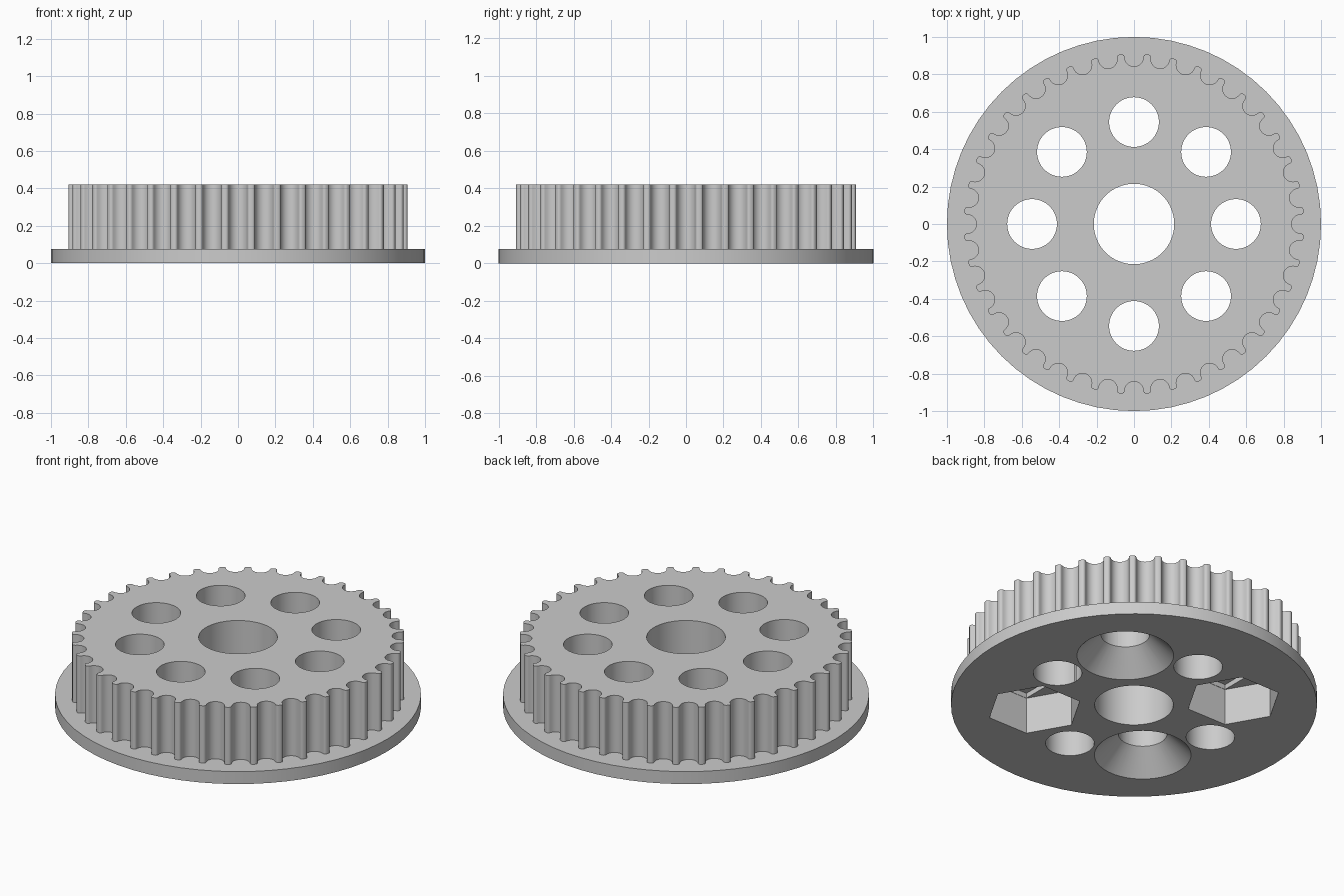
import bpy
import math

TEETH = 40
HEIGHT = 0.42
FLANGE_H = 0.075
HOLE_R = 0.133
HOLE_RING = 0.545
SEGS = 64

cube = bpy.data.objects.get("Cube")
if cube:
    bpy.data.objects.remove(cube)

grey = bpy.data.materials.new("plain grey")
grey.use_nodes = True
colour = (0.6, 0.6, 0.6, 1)
grey.diffuse_color = colour
grey.node_tree.nodes["Principled BSDF"].inputs["Base Color"].default_value = colour


def loft(name, bottom, top, z0, z1):
    """Closed solid between two outlines with equal point counts."""
    n = len(bottom)
    verts = [(x, y, z0) for x, y in bottom] + [(x, y, z1) for x, y in top]
    faces = [(i, (i + 1) % n, n + (i + 1) % n, n + i) for i in range(n)]
    faces += [tuple(reversed(range(n))), tuple(range(n, 2 * n))]
    mesh = bpy.data.meshes.new(name)
    mesh.from_pydata(verts, [], faces)
    mesh.materials.append(grey)
    obj = bpy.data.objects.new(name, mesh)
    bpy.context.collection.objects.link(obj)
    return obj


def ring(r, n=SEGS, cx=0, cy=0):
    return [(cx + r * math.cos(math.tau * i / n), cy + r * math.sin(math.tau * i / n))
            for i in range(n)]


def tooth_outline(tip=0.907, groove=0.05, fillet=0.015):
    """Round grooves with filleted tooth tips, one groove per pitch."""
    mid = tip - fillet
    right = []
    for i in range(7):                       # groove from its floor to its side
        a = math.pi / 2 * i / 6
        right.append((groove * math.sin(a), mid - groove * math.cos(a)))
    for i in range(1, 5):                    # rounded corner of the tooth
        a = math.pi / 2 * i / 4
        right.append((groove + fillet * (1 - math.cos(a)), mid + fillet * math.sin(a)))
    profile = [(-t, r) for t, r in reversed(right[1:])] + right
    points = []
    for k in range(TEETH):
        c, s = math.cos(math.tau * k / TEETH), math.sin(math.tau * k / TEETH)
        points += [(r * c - t * s, r * s + t * c) for t, r in profile]
    return points


def combine(target, tool, operation):
    mod = target.modifiers.new(operation.lower(), 'BOOLEAN')
    mod.operation = operation
    mod.solver = 'EXACT'
    mod.object = tool
    bpy.context.view_layer.objects.active = target
    bpy.ops.object.modifier_apply(modifier=mod.name)
    bpy.data.objects.remove(tool)


# Flange and toothed drum
pulley = loft("toothed_pulley", ring(1), ring(1), 0, FLANGE_H)
outline = tooth_outline()
combine(pulley, loft("toothed_drum", outline, outline, FLANGE_H / 2, HEIGHT), 'UNION')

# Central bore
bore = ring(0.215)
combine(pulley, loft("bore", bore, bore, -0.1, 0.6), 'DIFFERENCE')

# Ring of bolt holes
for k in range(8):
    a = math.tau * k / 8
    cx, cy = HOLE_RING * math.cos(a), HOLE_RING * math.sin(a)
    hole = ring(HOLE_R, SEGS, cx, cy)
    combine(pulley, loft("bolt_hole", hole, hole, -0.1, 0.6), 'DIFFERENCE')

    if k in (1, 5):        # countersinks under one diagonal
        lip = 0.02
        combine(pulley, loft("countersink", ring(0.264 + lip, SEGS, cx, cy),
                             ring(HOLE_R - lip, SEGS, cx, cy),
                             -lip, 0.131 + lip), 'DIFFERENCE')
    if k in (3, 7):        # nut pockets with a shallow slot under the other
        pocket = ring(0.262, 6, cx, cy)
        combine(pulley, loft("nut_pocket", pocket, pocket, -0.1, 0.22), 'DIFFERENCE')
        slot = [(cx + sx * 0.13, cy + sy * 0.225)
                for sx, sy in ((-1, -1), (1, -1), (1, 1), (-1, 1))]
        combine(pulley, loft("pocket_slot", slot, slot, 0.18, 0.25), 'DIFFERENCE')

# Smooth curved walls, crisp edges
bpy.ops.object.select_all(action='DESELECT')
pulley.select_set(True)
bpy.context.view_layer.objects.active = pulley
bpy.ops.object.shade_smooth_by_angle(angle=math.radians(30))
